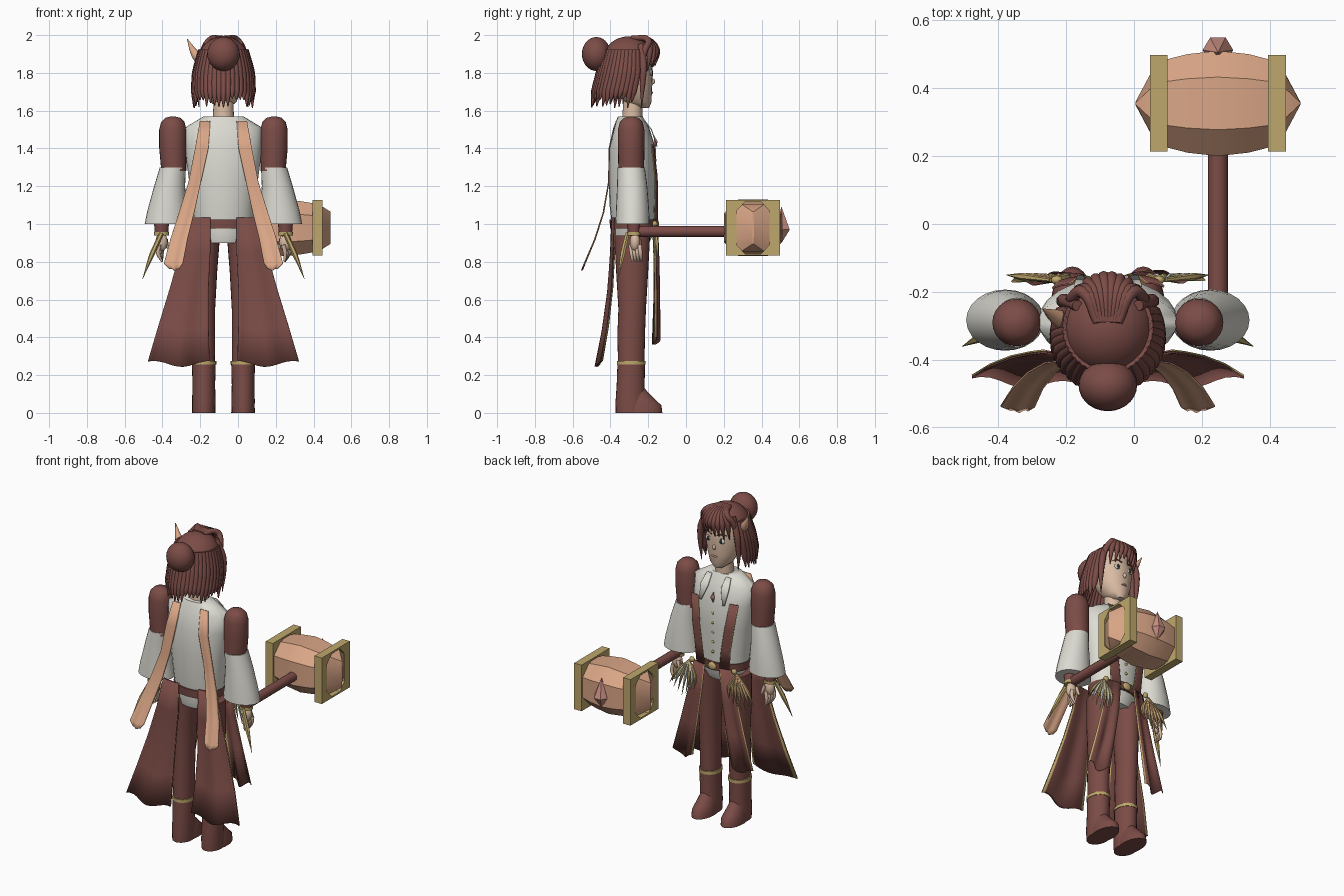
import bpy, bmesh, math, random
from mathutils import Vector

random.seed(4)
if "Cube" in bpy.data.objects:
    bpy.data.objects.remove(bpy.data.objects["Cube"])
CX, CY = -0.077, -0.29      # body axis


def material(name, rgb):
    m = bpy.data.materials.new(name)
    m.use_nodes = True
    m.diffuse_color = (*rgb, 1)
    m.node_tree.nodes["Principled BSDF"].inputs["Base Color"].default_value = (*rgb, 1)
    return m


BROWN = material("russet brown", (0.20, 0.072, 0.062))
WHITE = material("linen white", (0.72, 0.71, 0.65))
TAN = material("copper tan", (0.70, 0.38, 0.24))
GOLD = material("dull gold", (0.52, 0.39, 0.15))
SKIN = material("skin", (0.70, 0.50, 0.37))
PINK = material("rose crystal", (0.60, 0.28, 0.23))
DARK = material("dark eye", (0.03, 0.03, 0.035))


def finish(name, bm, mats, angle=50):
    me = bpy.data.meshes.new(name)
    bmesh.ops.recalc_face_normals(bm, faces=bm.faces)
    bm.to_mesh(me)
    bm.free()
    ob = bpy.data.objects.new(name, me)
    bpy.context.collection.objects.link(ob)
    for m in mats:
        me.materials.append(m)
    if angle:
        bpy.ops.object.select_all(action='DESELECT')
        ob.select_set(True)
        bpy.context.view_layer.objects.active = ob
        bpy.ops.object.shade_smooth_by_angle(angle=math.radians(angle))
    return ob


def loft(name, rings, mat, n=24, angle=50):
    """Stacked ellipses: x, y, z, x radius, y radius."""
    bm = bmesh.new()
    loops = [[bm.verts.new((x + rx * math.cos(2 * math.pi * i / n),
                            y + ry * math.sin(2 * math.pi * i / n), z))
              for i in range(n)] for x, y, z, rx, ry in rings]
    for a, b in zip(loops, loops[1:]):
        for i in range(n):
            bm.faces.new((a[i], a[(i + 1) % n], b[(i + 1) % n], b[i]))
    bm.faces.new(loops[0])
    bm.faces.new(loops[-1])
    return finish(name, bm, [mat], angle)


def ball(name, loc, size, mat, seg=20):
    bm = bmesh.new()
    bmesh.ops.create_uvsphere(bm, u_segments=seg, v_segments=max(4, seg // 2), radius=1)
    for v in bm.verts:
        v.co = Vector(a * b + c for a, b, c in zip(v.co, size, loc))
    return finish(name, bm, [mat])


def tubes(name, paths, mat, res=2):
    """Tapered strands; each point is x, y, z, radius."""
    cu = bpy.data.curves.new(name, 'CURVE')
    cu.dimensions = '3D'
    cu.bevel_depth, cu.bevel_resolution, cu.use_fill_caps, cu.resolution_u = 1, res, True, 5
    for pts in paths:
        sp = cu.splines.new('BEZIER')
        sp.bezier_points.add(len(pts) - 1)
        for bp, (x, y, z, r) in zip(sp.bezier_points, pts):
            bp.co, bp.radius = (x, y, z), r
            bp.handle_left_type = bp.handle_right_type = 'AUTO'
    ob = bpy.data.objects.new(name, cu)
    bpy.context.collection.objects.link(ob)
    cu.materials.append(mat)
    bpy.ops.object.select_all(action='DESELECT')
    ob.select_set(True)
    bpy.context.view_layer.objects.active = ob
    bpy.ops.object.convert(target='MESH')
    bpy.ops.object.shade_smooth_by_angle(angle=math.radians(50))
    return ob


def cloth(name, side, rows, mat, trim=False, wave=0.0, bow=0.0, lift=0.0):
    """Hanging sheet; each row is inner offset, outer offset, y, z."""
    bm = bmesh.new()
    us = [0, 0.06] + [i / 12 for i in range(1, 12)] + [0.94, 1]
    grid = []
    for k, (a, b, y, z) in enumerate(rows):
        t = k / (len(rows) - 1)
        grid.append([bm.verts.new((CX + side * (a + (b - a) * u),
                                   y + t * wave * math.sin(u * 9) + bow * u * u + lift,
                                   z + t * wave * 1.2 * math.cos(u * 7))) for u in us])
    for k, (p, q) in enumerate(zip(grid, grid[1:])):
        for i in range(len(us) - 1):
            f = bm.faces.new((p[i], p[i + 1], q[i + 1], q[i]))
            f.material_index = int(trim and i in (0, len(us) - 2))
    ob = finish(name, bm, [mat, GOLD], 60)
    s = ob.modifiers.new("thickness", 'SOLIDIFY')
    s.thickness = 0.005


# Torso, hips, belt and neck
loft("shirt", [(CX, -.28, .98, .155, .11), (CX, -.285, 1.1, .165, .12), (CX, -.285, 1.25, .185, .125),
               (CX, -.285, 1.4, .205, .125), (CX, -.29, 1.51, .205, .095),
               (CX, -.295, 1.57, .105, .065)], WHITE)
loft("hips", [(CX, -.29, .90, .115, .095), (CX, -.285, .94, .13, .11), (CX, -.28, 1.0, .15, .115)], WHITE)
loft("belt", [(CX, -.28, .975, .16, .122), (CX, -.28, 1.025, .162, .125)], BROWN)
loft("neck", [(CX, -.285, 1.54, .056, .054), (CX, -.28, 1.68, .052, .05)], SKIN)
ball("buckle", (CX, -.155, 1.0), (.03, .012, .025), GOLD, 12)
for i in range(5):
    ball("shirt_button", (CX, -.163, 1.09 + i * .062), (.009, .008, .009), GOLD, 8)
loft("chest_gem", [(CX, -.165, 1.40, .001, .001), (CX, -.16, 1.435, .014, .012),
                   (CX, -.17, 1.47, .001, .001)], PINK, 6, 0)

# Head and face
loft("head", [(CX, -.235, 1.615, .03, .04), (CX, -.255, 1.645, .068, .072), (CX, -.28, 1.71, .1, .1),
              (CX, -.29, 1.8, .118, .115), (CX, -.3, 1.88, .118, .118), (CX, -.3, 1.95, .08, .08)], SKIN)
ball("nose", (CX, -.177, 1.755), (.01, .014, .016), SKIN, 10)
ball("lips", (CX, -.181, 1.695), (.022, .006, .006), PINK, 10)
for s in (-1, 1):
    ball("eye_white", (CX + s * .046, -.186, 1.802), (.024, .008, .017), WHITE, 12)
    ball("iris", (CX + s * .045, -.182, 1.802), (.011, .007, .015), DARK, 12)
    tubes("brow", [[(CX + s * .02, -.176, 1.836, .004), (CX + s * .05, -.183, 1.846, .004),
                    (CX + s * .075, -.198, 1.838, .002)]], BROWN)
    ball("ear", (CX + s * .118, -.295, 1.77), (.016, .024, .036), SKIN, 10)
    ball("earring", (CX + s * .135, -.29, 1.72), (.01, .01, .012), GOLD, 8)
tubes("pointed_ear", [[(CX - .115, -.29, 1.86, .03), (CX - .15, -.275, 1.9, .024),
                       (CX - .192, -.25, 1.98, .002)]], TAN)

# Hair: cap, bun, hanging strands, fringe and side locks
bm = bmesh.new()
bmesh.ops.create_uvsphere(bm, u_segments=28, v_segments=18, radius=1)
for v in bm.verts:
    v.co = Vector((CX + v.co.x * .14, -.305 + v.co.y * .142, 1.853 + v.co.z * .14))
bmesh.ops.delete(bm, geom=[v for v in bm.verts if v.co.z < 1.9 and v.co.y > -.27 or v.co.z < 1.75],
                 context='VERTS')
finish("hair_cap", bm, [BROWN])
ball("hair_bun", (CX, -.475, 1.9), (.086, .076, .09), BROWN, 28)
strands = []
for i in range(27):
    a = math.radians(-112 + 224 * i / 26)
    sx, sy = math.sin(a), -math.cos(a)
    end = 1.61 + random.uniform(0, .06)
    strands.append([(CX + .115 * sx, -.305 + .115 * sy, 1.92, .02),
                    (CX + .145 * sx, -.315 + .14 * sy, 1.8, .023),
                    (CX + .155 * sx, -.335 + .15 * sy, 1.7, .018),
                    (CX + .158 * sx, -.345 + .155 * sy, end, .003)])
tubes("hanging_hair", strands, BROWN)
fringe = []
for i in range(10):
    d = -.105 + .21 * i / 9
    back = 1.2 * d * d / .21
    fringe.append([(CX + d * .3, -.29, 1.985, .012), (CX + d * .7, -.2, 1.972, .018),
                   (CX + d, -.155 - back, 1.92, .018),
                   (CX + d * 1.1, -.165 - back, 1.85 - abs(d) * .4 + random.uniform(-.015, .015), .002)])
for s in (-1, 1):
    fringe.append([(CX + s * .09, -.24, 1.95, .016), (CX + s * .128, -.225, 1.84, .02),
                   (CX + s * .135, -.23, 1.74, .016), (CX + s * .13, -.235, 1.62, .002)])
tubes("fringe", fringe, BROWN)

for s in (-1, 1):
    # Arms: padded upper sleeve, flared lower sleeve, wrist and hand
    ax, hx = CX + s * .268, CX + s * .328
    loft("upper_sleeve", [(ax - s * .005, CY, 1.28, .066, .068), (ax, CY, 1.4, .072, .07), (ax, CY, 1.5, .072, .07),
                          (ax, CY, 1.54, .062, .06), (ax, CY, 1.562, .04, .038),
                          (ax, CY, 1.57, .008, .008)], BROWN)
    loft("flared_sleeve", [(CX + s * .302, -.283, 1.0, .115, .09), (CX + s * .298, -.283, 1.07, .105, .088),
                           (CX + s * .285, -.285, 1.2, .082, .08),
                           (ax, CY, 1.30, .069, .072)], WHITE)
    loft("wrist", [(hx, -.275, .945, .035, .032), (hx, -.278, 1.01, .04, .036)], BROWN)
    loft("bracelet", [(hx, -.275, .94, .04, .037), (hx, -.275, .958, .04, .037)], GOLD)
    ball("palm", (hx, -.27, .905), (.033, .028, .05), SKIN, 14)
    tubes("fingers", [[(hx + o * .5, -.27 + o, .89, .012), (hx + s * .008 + o * .4, -.265 + o, .845, .011),
                       (hx - s * .004, -.26 + o, .80, .005)] for o in (-.024, -.008, .008, .024)], SKIN)
    tubes("thumb", [[(hx - s * .02, -.25, .92, .013), (hx - s * .035, -.238, .87, .007)]], SKIN)

    # Legs, gold anklets and boots
    lx = CX + s * .104
    loft("leg", [(lx, -.29, .25, .058, .07), (lx, -.29, .42, .06, .073), (lx, -.285, .55, .06, .073),
                 (lx - s * .003, -.285, .75, .068, .085), (lx - s * .012, -.285, .94, .074, .095)], BROWN)
    loft("anklet", [(lx, -.29, .255, .066, .076), (lx, -.29, .275, .066, .076)], GOLD)
    loft("boot_shaft", [(lx, -.29, .0, .06, .082), (lx, -.295, .06, .062, .078), (lx, -.293, .15, .06, .074),
                        (lx, -.29, .26, .063, .073)], BROWN)
    loft("boot_toe", [(lx, -.235, 0, .063, .11), (lx, -.236, .04, .061, .106), (lx, -.25, .07, .053, .088),
                      (lx, -.272, .11, .045, .07), (lx, -.285, .15, .03, .05)], BROWN)

    # Rear coat tail, plain outside and gold edged inside
    tail = [(.07, .19, -.395, 1.035), (.07, .23, -.402, .85), (.08, .285, -.415, .65),
            (.08, .345, -.44, .45), (.075, .40, -.475, .26)]
    cloth("rear_tail", s, tail, BROWN, False, .013, .015)
    cloth("rear_tail_lining", s, tail, BROWN, True, .013, .015, .006)
    # Rear tan sash
    cloth("rear_sash", s, [(.07, .125, -.372, 1.545), (.08, .15, -.408, 1.4), (.12, .185, -.412, 1.22),
                           (.155, .235, -.44, 1.06), (.19, .28, -.485, .92), (.215, .315, -.54, .79),
                           (.235, .285, -.552, .76)], TAN, False, .004)
    # Front panel and chest strap, both gold edged
    cloth("front_panel", s, [(.05, .14, -.155, 1.0), (.07, .175, -.15, .8), (.10, .225, -.152, .6),
                             (.135, .285, -.155, .38)], BROWN, True, .016, -.02)
    cloth("chest_strap", s, [(.11, .165, -.175, 1.42), (.085, .145, -.155, 1.25), (.065, .125, -.152, 1.12),
                             (.05, .115, -.155, 1.0)], BROWN, True, 0, -.012)
    cloth("collar_flap", s, [(.05, .085, -.225, 1.56), (.045, .10, -.18, 1.5), (.075, .09, -.15, 1.41)], WHITE)
    # Feathers on the hip and spikes at the wrist
    plume = []
    for i in range(7):
        d = .12 + .022 * i
        plume.append([(CX + s * .17, -.165, .99, .006), (CX + s * d, -.155, .9, .011),
                      (CX + s * (d * 1.3 - .03), -.15, .76 + .02 * abs(i - 3), .001)])
    tubes("hip_feathers_gold", plume[::2], GOLD, 1)
    tubes("hip_feathers_white", plume[1::2], WHITE if s > 0 else TAN, 1)
    ball("hip_clasp", (CX + s * .15, -.165, 1.0), (.018, .014, .018), GOLD, 10)
    tubes("wrist_spike", [[(hx, -.31, .95, .012), (hx + s * .05, -.335, .84, .014),
                           (hx + s * .1, -.36, .71, .001)]], GOLD, 1)

# Hammer: handle, faceted head, corner frames and crystal
HX, HY, HZ = .247, .355, .98
tubes("hammer_handle", [[(HX, -.29, .96, .029), (HX, .25, .96, .029)]], BROWN, 4)
bm = bmesh.new()
rings = []
for dx, ry, rz in ((-.243, .004, .085), (-.18, .122, .125), (-.09, .145, .14), (0, .155, .15),
                   (.09, .145, .14), (.18, .122, .125), (.243, .004, .085)):
    corners = [(1, .5), (.5, 1), (-.5, 1), (-1, .5), (-1, -.5), (-.5, -1), (.5, -1), (1, -.5)]
    rings.append([bm.verts.new((HX + dx, HY + ry * p, HZ + rz * q)) for p, q in corners])
for a, b in zip(rings, rings[1:]):
    for i in range(8):
        bm.faces.new((a[i], a[(i + 1) % 8], b[(i + 1) % 8], b[i]))
bm.faces.new(rings[0])
bm.faces.new(rings[-1])
finish("hammer_head", bm, [TAN], 25)
for s in (-1, 1):
    bm = bmesh.new()
    sides = []
    for dx in (.148, .2):
        outer = [(1, .66), (1, 1), (.66, 1), (-.66, 1), (-1, 1), (-1, .66),
                 (-1, -.66), (-1, -1), (-.66, -1), (.66, -1), (1, -1), (1, -.66)]
        inner = [(.62, .6), (.6, .62), (.3, .93), (-.3, .93), (-.6, .62), (-.62, .6),
                 (-.62, -.6), (-.6, -.62), (-.3, -.93), (.3, -.93), (.6, -.62), (.62, -.6)]
        sides.append([[bm.verts.new((HX + s * dx, HY + .142 * p, HZ + .148 * q)) for p, q in loop]
                      for loop in (outer, inner)])
    (o1, i1), (o2, i2) = sides
    for a, b in ((o1, i1), (o1, o2), (o2, i2), (i1, i2)):
        for k in range(12):
            bm.faces.new((a[k], a[k - 1], b[k - 1], b[k]))
    finish("hammer_frame", bm, [GOLD], 0)
loft("hammer_crystal", [(HX, .505, .90, .001, .001), (HX, .512, .97, .045, .043),
                        (HX, .505, 1.09, .001, .001)], PINK, 6, 0)
